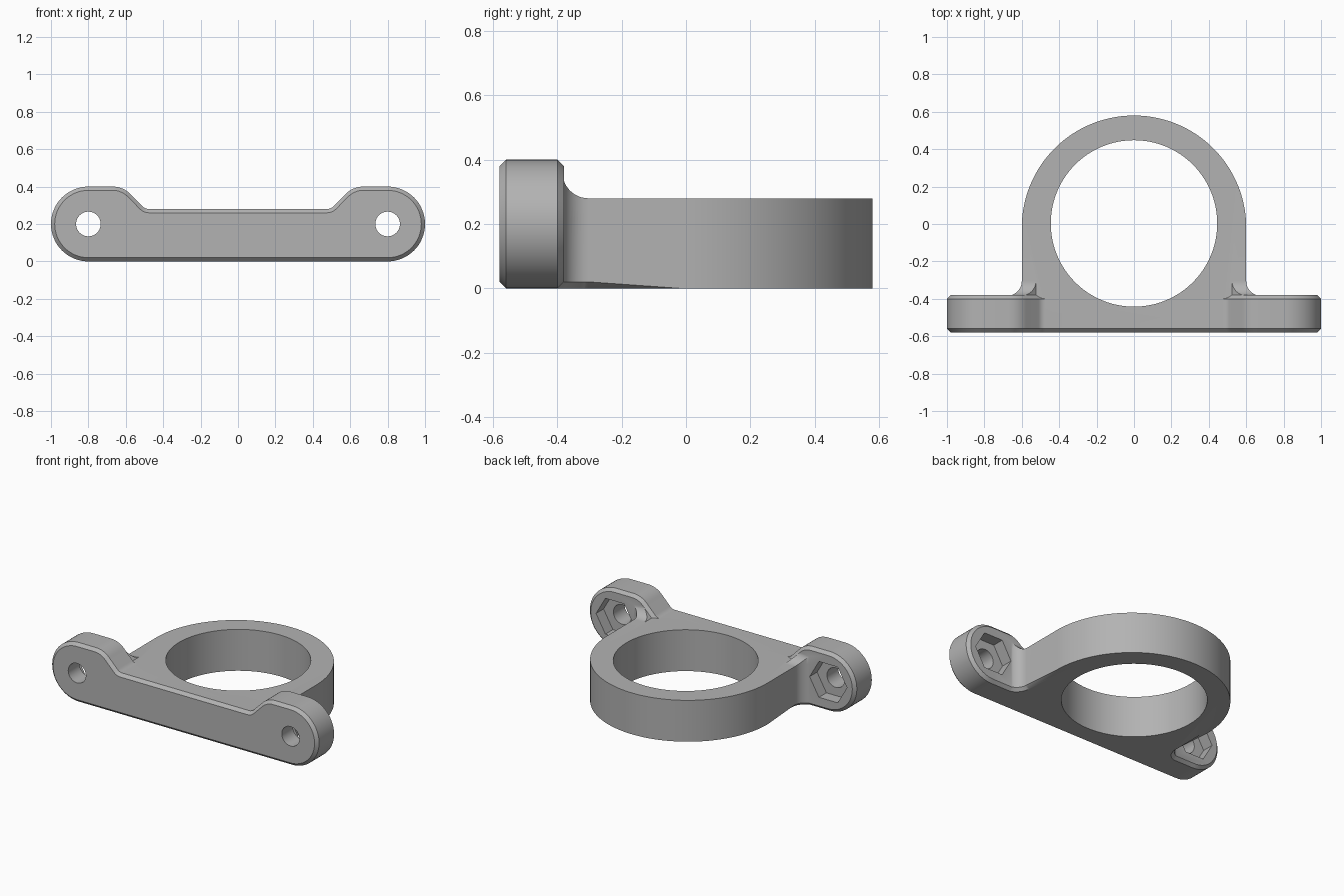
import bpy, bmesh
from math import sin, cos, pi, radians
from mathutils import Matrix

cube = bpy.data.objects.get("Cube")
if cube:
    bpy.data.objects.remove(cube)

grey = bpy.data.materials.new("mid grey")
grey.use_nodes = True
colour = (0.45, 0.45, 0.45, 1)
grey.diffuse_color = colour
grey.node_tree.nodes["Principled BSDF"].inputs["Base Color"].default_value = colour

# Matrices that lay a flat profile (u, v, w) along each extrusion axis
AXES = {
    "x": Matrix(((0, 0, 1, 0), (1, 0, 0, 0), (0, 1, 0, 0), (0, 0, 0, 1))),
    "y": Matrix(((1, 0, 0, 0), (0, 0, 1, 0), (0, 1, 0, 0), (0, 0, 0, 1))),
    "z": Matrix.Identity(4),
}


def arc(cx, cy, r, start, end, n):
    """Points on an arc, angles in degrees."""
    angles = [radians(start + (end - start) * i / n) for i in range(n + 1)]
    return [(cx + r * cos(a), cy + r * sin(a)) for a in angles]


def mirrored(half):
    """Close a right-hand half outline with its mirror image."""
    return half + [(-u, v) for u, v in reversed(half)]


def prism(name, outline, axis, low, high, chamfer_at=(), chamfer=0.02):
    """Extrude an outline and chamfer the rims at the given levels."""
    bm = bmesh.new()
    base = bm.faces.new([bm.verts.new((u, v, low)) for u, v in outline])
    top = bmesh.ops.extrude_face_region(bm, geom=[base])["geom"]
    for v in (g for g in top if isinstance(g, bmesh.types.BMVert)):
        v.co.z = high
    rims = [e for e in bm.edges if any(
        all(abs(v.co.z - level) < 1e-5 for v in e.verts) for level in chamfer_at)]
    if rims:
        bmesh.ops.bevel(bm, geom=rims, offset=chamfer, segments=1, affect='EDGES')
    bm.transform(AXES[axis])
    bmesh.ops.recalc_face_normals(bm, faces=bm.faces)
    mesh = bpy.data.meshes.new(name)
    bm.to_mesh(mesh)
    bm.free()
    mesh.materials.append(grey)
    obj = bpy.data.objects.new(name, mesh)
    bpy.context.collection.objects.link(obj)
    return obj


def combine(target, other, operation):
    """Apply a boolean and discard the second solid."""
    mod = target.modifiers.new("combine", 'BOOLEAN')
    mod.operation, mod.solver, mod.object = operation, 'EXACT', other
    graph = bpy.context.evaluated_depsgraph_get()
    mesh = bpy.data.meshes.new_from_object(target.evaluated_get(graph))
    target.modifiers.clear()
    target.data = mesh
    bpy.data.objects.remove(other)


def flange_outline(inset=0):
    """Front outline: two raised round lugs joined by a lower bar."""
    end = arc(0.8, 0.2, 0.2 - inset, -90, 90, 32)
    shoulder = arc(0.67, 0.267, 0.133 - inset, 90, 135, 8)
    valley = arc(0.475, 0.33, 0.05 + inset, -45, -90, 4)
    return mirrored(end + shoulder + valley)


# Mounting flange with chamfered front and back rims
bracket = prism("mounting_bracket", flange_outline(), "y", -0.58, -0.38, (-0.58, -0.38))

# Ring body, flaring into the flange with rounded inside corners
flare = arc(0.68, -0.304, 0.08, 270, 180, 12)
body_outline = mirrored([(0.68, -0.5)] + flare + arc(0, -0.02, 0.6, 0, 89, 48))
body = prism("ring_body", body_outline, "z", 0, 0.28, (0,))
combine(bracket, body, 'UNION')

# Rounded rise from the body's top to the back of each lug
rise_profile = [(-0.45, 0.2), (-0.45, 0.355)] + arc(-0.304, 0.36, 0.08, 180, 270, 12) + [(-0.304, 0.2)]
for side in (-1, 1):
    ends = sorted((side * 0.45, side * 0.7))
    rise = prism("lug_rise", rise_profile, "x", *ends)
    combine(rise, prism("body_limit", body_outline, "z", 0.1, 0.5), 'INTERSECT')
    combine(rise, prism("lug_limit", flange_outline(0.02), "y", -0.7, 0), 'INTERSECT')
    combine(bracket, rise, 'UNION')

# Large bore, bolt holes and hexagonal nut pockets
bore = prism("bore", arc(0, 0.003, 0.445, 0, 360, 96)[:-1], "z", -0.1, 0.5)
combine(bracket, bore, 'DIFFERENCE')
for x in (-0.8, 0.8):
    hole = prism("bolt_hole", arc(x, 0.2, 0.066, 0, 360, 40)[:-1], "y", -0.7, -0.2)
    combine(bracket, hole, 'DIFFERENCE')
    pocket = prism("nut_pocket", arc(x, 0.2, 0.14, 0, 360, 6)[:-1], "y", -0.46, -0.3)
    combine(bracket, pocket, 'DIFFERENCE')

bpy.ops.object.select_all(action='DESELECT')
bracket.select_set(True)
bpy.context.view_layer.objects.active = bracket
bpy.ops.object.shade_smooth_by_angle(angle=radians(30))
